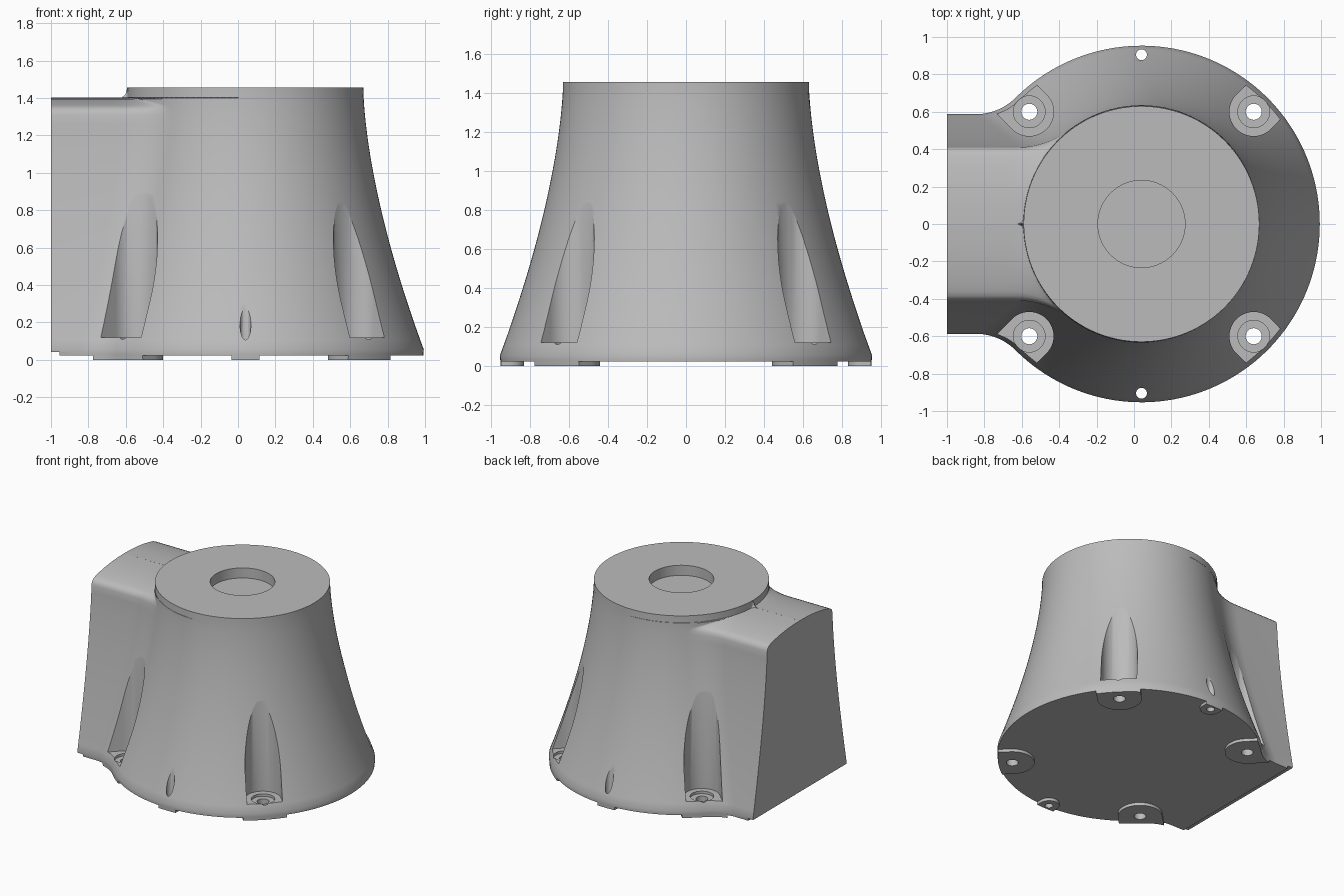
import bpy, bmesh, math

if "Cube" in bpy.data.objects:
    bpy.data.objects.remove(bpy.data.objects["Cube"], do_unlink=True)

CX = 0.04          # axis of the round housing
ARM_END = -1.0     # flat end of the side arm

grey = bpy.data.materials.new("plain_grey")
grey.use_nodes = True
grey.diffuse_color = (0.5, 0.5, 0.5, 1)
bsdf = grey.node_tree.nodes["Principled BSDF"]
bsdf.inputs["Base Color"].default_value = (0.5, 0.5, 0.5, 1)
bsdf.inputs["Roughness"].default_value = 0.6


def loft(name, rings):
    """Solid through closed rings that all have the same point count."""
    bm = bmesh.new()
    rows = [[bm.verts.new(p) for p in ring] for ring in rings]
    n = len(rows[0])
    for a, b in zip(rows, rows[1:]):
        for i in range(n):
            j = (i + 1) % n
            bm.faces.new((a[i], a[j], b[j], b[i]))
    bm.faces.new(rows[0][::-1])
    bm.faces.new(rows[-1])
    bmesh.ops.recalc_face_normals(bm, faces=bm.faces)
    me = bpy.data.meshes.new(name)
    bm.to_mesh(me)
    bm.free()
    me.materials.append(grey)
    ob = bpy.data.objects.new(name, me)
    bpy.context.collection.objects.link(ob)
    return ob


def prism(name, pts, z0, z1):
    return loft(name, [[(x, y, z) for x, y in pts] for z in (z0, z1)])


def cylinder(name, x, y, r, z0, z1, n=40):
    return prism(name, [(x + r * math.cos(2 * math.pi * i / n),
                         y + r * math.sin(2 * math.pi * i / n)) for i in range(n)], z0, z1)


def slot(name, x, y, r, out, z0, z1, length=0.5, n=24):
    """Round-ended slot, open towards the angle 'out'."""
    pts = []
    for i in range(n + 1):
        a = out + math.pi / 2 + math.pi * i / n
        pts.append((x + r * math.cos(a), y + r * math.sin(a)))
    ox, oy = length * math.cos(out), length * math.sin(out)
    pts += [(pts[-1][0] + ox, pts[-1][1] + oy), (pts[0][0] + ox, pts[0][1] + oy)]
    return prism(name, pts, z0, z1)


def cut(target, cutter):
    cutter.hide_render = True
    mod = target.modifiers.new("cut", 'BOOLEAN')
    mod.operation, mod.solver, mod.object = 'DIFFERENCE', 'EXACT', cutter
    dg = bpy.context.evaluated_depsgraph_get()
    me = bpy.data.meshes.new_from_object(target.evaluated_get(dg))
    target.modifiers.clear()
    target.data = me
    bpy.data.objects.remove(cutter, do_unlink=True)


def section(z, R, w, f, collapsed=False):
    """Plan outline: circle R joined to an arm of half width w by fillets f."""
    X = math.sqrt((R + f) ** 2 - (w + f) ** 2)
    th = math.atan2(w + f, -X)
    half = [(R * math.cos(th * i / 56), R * math.sin(th * i / 56)) for i in range(57)]
    a0, a1 = th - math.pi, -math.pi / 2
    for i in range(1, 13):
        a = a0 + (a1 - a0) * i / 12
        half.append((-X + f * math.cos(a), w + f + f * math.sin(a)))
    half.append((-X - 0.0005 if collapsed else ARM_END - CX, w))
    pts = half + [(x, -y) for x, y in half[:0:-1]]
    return [(x + CX, y, z) for x, y in pts]


def radius(z):
    return 0.63 + 0.1887 * max(1.455 - z, 0) ** 1.6


# Flared housing with its blended side arm
rings = [section(0.0, 0.95, 0.58, 0.295), section(0.03, 0.952, 0.582, 0.295)]
for i in range(25):
    z = 0.055 + (1.31 - 0.055) * i / 24
    w = 0.41 + 0.18 * ((1.31 - z) / 1.27) ** 1.4
    rings.append(section(z, radius(z), w, 0.295 + 0.1 * z))
# Arched top of the arm
arch = [(1.335, 0.402), (1.35, 0.385), (1.36, 0.36), (1.372, 0.31),
        (1.385, 0.24), (1.395, 0.16), (1.4, 0.08), (1.402, 0.002)]
for z, w in arch:
    rings.append(section(z, radius(z), w, 0.03 + 0.39 * w / 0.41))
# Round neck above the arm
rings.append(section(1.4025, radius(1.4025), 0.002, 0.03, True))
rings.append(section(1.42, radius(1.42), 0.002, 0.01, True))
rings.append(section(1.455, 0.63, 0.002, 0.002, True))
body = loft("housing", rings)

corners = [(CX + sx * 0.6, sy * 0.6, math.atan2(sy, sx)) for sx in (-1, 1) for sy in (-1, 1)]
pins = [(CX, sy * 0.905, sy * math.pi / 2) for sy in (-1, 1)]

# Underside relief that leaves the feet standing
relief = prism("underside_relief", [(-2, -2), (2, -2), (2, 2), (-2, 2)], -0.05, 0.023)
for x, y, a in corners:
    cut(relief, slot("foot", x, y, 0.16, a, -0.1, 0.1))
for x, y, a in pins:
    cut(relief, slot("small_foot", x, y, 0.075, a, -0.1, 0.1))
cut(body, relief)
cut(body, prism("arm_end_relief", [(-1.1, -1), (-0.955, -1), (-0.955, 1), (-1.1, 1)], -0.1, 0.042))

# Screw pockets with sunk seats and through holes
for x, y, a in corners:
    cut(body, slot("pocket", x, y, 0.13, a, 0.12, 1.25))
    cut(body, cylinder("screw_seat", x, y, 0.085, 0.1, 0.2))
    cut(body, cylinder("screw_hole", x, y, 0.043, -0.1, 0.3))

# Small pin holes
for x, y, a in pins:
    cut(body, cylinder("pin_hole", x, y, 0.029, -0.1, 0.6))

# Round recess in the top
cut(body, cylinder("top_recess", CX, 0, 0.233, 1.375, 1.6, 64))

bpy.ops.object.select_all(action='DESELECT')
bpy.context.view_layer.objects.active = body
body.select_set(True)
bpy.ops.object.shade_smooth_by_angle(angle=math.radians(32))
